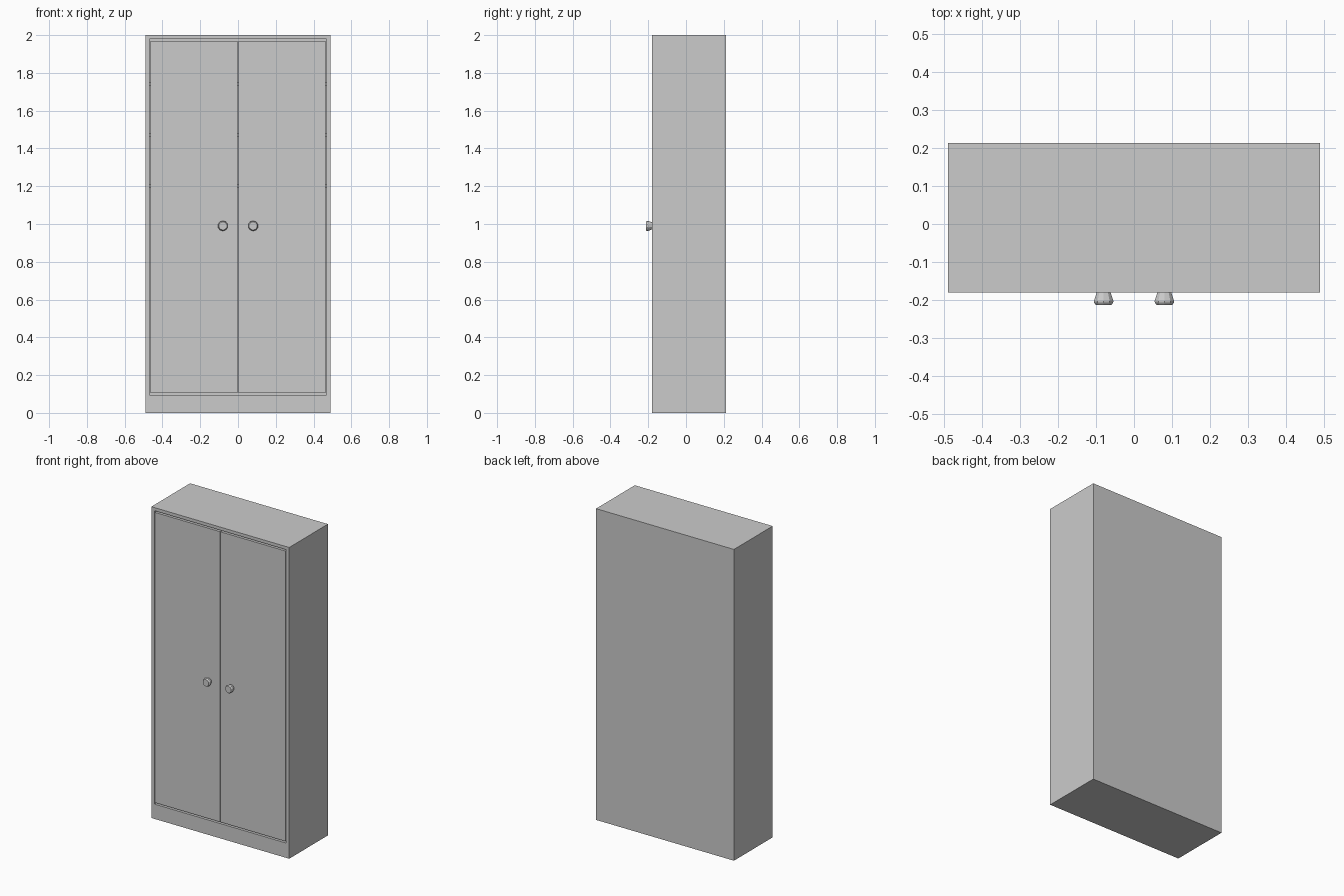
import bpy, bmesh, math
from mathutils import Matrix, Vector

if "Cube" in bpy.data.objects:
    bpy.data.objects.remove(bpy.data.objects["Cube"])

W, FRONT, BACK, H = 0.49, -0.18, 0.213, 2.0
IN_X, IN_BOTTOM, IN_TOP, IN_BACK = 0.468, 0.095, 1.98, 0.195


def finish(bm, name):
    bmesh.ops.recalc_face_normals(bm, faces=bm.faces)
    mesh = bpy.data.meshes.new(name)
    bm.to_mesh(mesh)
    bm.free()
    ob = bpy.data.objects.new(name, mesh)
    bpy.context.collection.objects.link(ob)
    return ob


def add_box(bm, lo, hi):
    lo, hi = Vector(lo), Vector(hi)
    size = Matrix.Diagonal((*(hi - lo), 1))
    return bmesh.ops.create_cube(bm, size=1, matrix=Matrix.Translation((lo + hi) / 2) @ size)


def box(name, lo, hi):
    bm = bmesh.new()
    add_box(bm, lo, hi)
    return finish(bm, name)


# Carcass: one closed box with a pocket pushed in from the front
bm = bmesh.new()
add_box(bm, (-W, FRONT, 0), (W, BACK, H))
bm.normal_update()
front = min(bm.faces, key=lambda f: f.calc_center_median().y)
bmesh.ops.inset_region(bm, faces=[front], thickness=0.01)
for v in front.verts:
    v.co.x = math.copysign(IN_X, v.co.x)
    v.co.z = IN_TOP if v.co.z > 1 else IN_BOTTOM
pocket = bmesh.ops.extrude_discrete_faces(bm, faces=[front])["faces"][0]
for v in pocket.verts:
    v.co.y = IN_BACK
finish(bm, "cabinet_body")

# Shelves behind the doors
for i, z in enumerate((1.20, 1.47, 1.74)):
    box(f"shelf_{i + 1}", (-IN_X, -0.15, z - 0.01), (IN_X, IN_BACK, z + 0.01))


def knob(name, x):
    bm = bmesh.new()
    sides, rings = 10, []
    for r, y in ((0.019, FRONT), (0.027, -0.203), (0.0265, -0.207), (0.022, -0.213)):
        rings.append([bm.verts.new((x + r * math.sin(2 * math.pi * i / sides), y,
                                    0.99 + r * math.cos(2 * math.pi * i / sides)))
                      for i in range(sides)])
    for a, b in zip(rings, rings[1:]):
        for i in range(sides):
            j = (i + 1) % sides
            bm.faces.new((a[i], a[j], b[j], b[i]))
    bm.faces.new(rings[0])
    bm.faces.new(rings[-1])
    finish(bm, name)


# Flush doors with thin gaps, and a faceted knob on each
for side, s in (("left", -1), ("right", 1)):
    x0, x1 = sorted((s * 0.002, s * 0.464))
    box(f"{side}_door", (x0, FRONT, 0.105), (x1, FRONT + 0.02, 1.97))
    knob(f"{side}_knob", s * 0.08)
